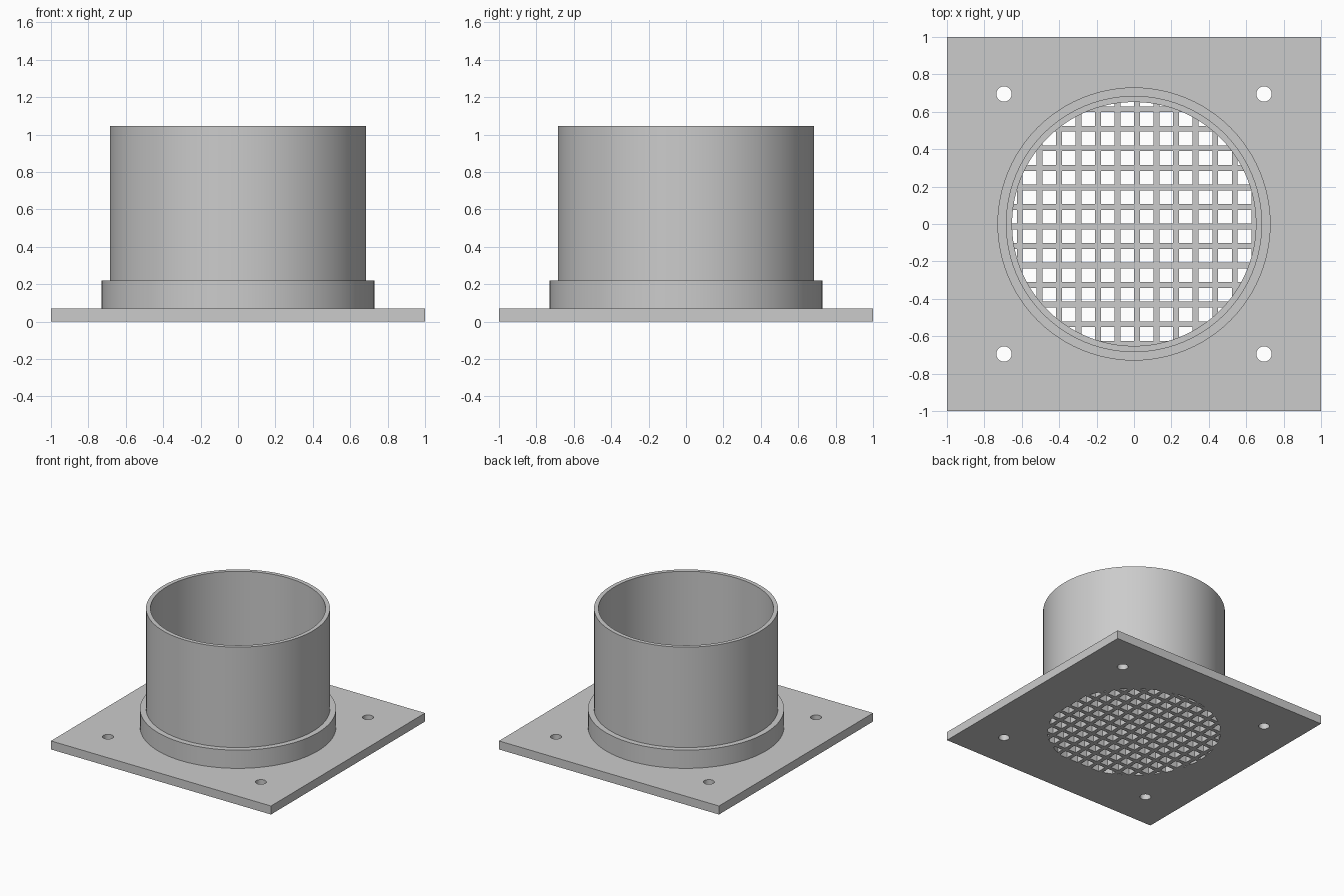
import bpy, bmesh, math
from mathutils import Matrix

cube = bpy.data.objects.get("Cube")
if cube:
    bpy.data.objects.remove(cube, do_unlink=True)

BORE, PLATE_TOP = 0.652, 0.07
PITCH, HOLE = 0.1045, 0.073

grey = bpy.data.materials.new("plain grey")
grey.use_nodes = True
grey.diffuse_color = (0.6, 0.6, 0.6, 1)
grey.node_tree.nodes["Principled BSDF"].inputs["Base Color"].default_value = (0.6, 0.6, 0.6, 1)


def finish(name, bm):
    bmesh.ops.recalc_face_normals(bm, faces=bm.faces)
    mesh = bpy.data.meshes.new(name)
    bm.to_mesh(mesh)
    bm.free()
    mesh.materials.append(grey)
    obj = bpy.data.objects.new(name, mesh)
    bpy.context.collection.objects.link(obj)
    return obj


def add_box(bm, centre, size):
    matrix = Matrix.Translation(centre) @ Matrix.Diagonal((*size, 1))
    bmesh.ops.create_cube(bm, size=1, matrix=matrix)


def add_cylinder(bm, centre, radius, depth, sides):
    bmesh.ops.create_cone(bm, cap_ends=True, segments=sides, radius1=radius,
                          radius2=radius, depth=depth, matrix=Matrix.Translation(centre))


def select_only(obj):
    bpy.ops.object.select_all(action="DESELECT")
    obj.select_set(True)
    bpy.context.view_layer.objects.active = obj


def cut(target, tool, operation):
    """Apply a boolean and discard the tool."""
    select_only(target)
    mod = target.modifiers.new("cut", "BOOLEAN")
    mod.operation, mod.solver, mod.object = operation, "EXACT", tool
    bpy.ops.object.modifier_apply(modifier=mod.name)
    bpy.data.objects.remove(tool, do_unlink=True)


def lathe(name, profile, sides=96):
    """Spin a closed (radius, height) profile about the z axis."""
    bm = bmesh.new()
    rings = []
    for i in range(sides):
        a = math.tau * i / sides
        rings.append([bm.verts.new((r * math.cos(a), r * math.sin(a), z)) for r, z in profile])
    n = len(profile)
    for i in range(sides):
        a, b = rings[i], rings[(i + 1) % sides]
        for j in range(n):
            k = (j + 1) % n
            bm.faces.new((a[j], b[j], b[k], a[k]))
    return finish(name, bm)


# Square base plate
bm = bmesh.new()
add_box(bm, (0, 0, PLATE_TOP / 2), (2, 2, PLATE_TOP))
plate = finish("base_plate", bm)

# Square grille openings, trimmed to the bore
bm = bmesh.new()
for i in range(-7, 8):
    for j in range(-7, 8):
        x, y = -0.036 + i * PITCH, 0.039 + j * PITCH
        near = math.hypot(max(abs(x) - HOLE / 2, 0), max(abs(y) - HOLE / 2, 0))
        if near < BORE - 0.003:
            add_box(bm, (x, y, PLATE_TOP / 2), (HOLE, HOLE, 0.3))
openings = finish("grille_openings", bm)
bm = bmesh.new()
add_cylinder(bm, (0, 0, PLATE_TOP / 2), BORE, 0.2, 96)
cut(openings, finish("bore_trim", bm), "INTERSECT")
cut(plate, openings, "DIFFERENCE")

# Corner bolt holes
bm = bmesh.new()
for sx in (-1, 1):
    for sy in (-1, 1):
        add_cylinder(bm, (sx * 0.695, sy * 0.695, PLATE_TOP / 2), 0.041, 0.3, 32)
cut(plate, finish("bolt_holes", bm), "DIFFERENCE")

# Pipe with its thicker collar at the foot
pipe = lathe("pipe_with_collar", [
    (BORE, PLATE_TOP), (BORE, 1.045), (0.685, 1.045),
    (0.685, 0.22), (0.73, 0.22), (0.73, PLATE_TOP)])

for obj in (plate, pipe):
    select_only(obj)
    bpy.ops.object.shade_smooth_by_angle(angle=math.radians(30))
